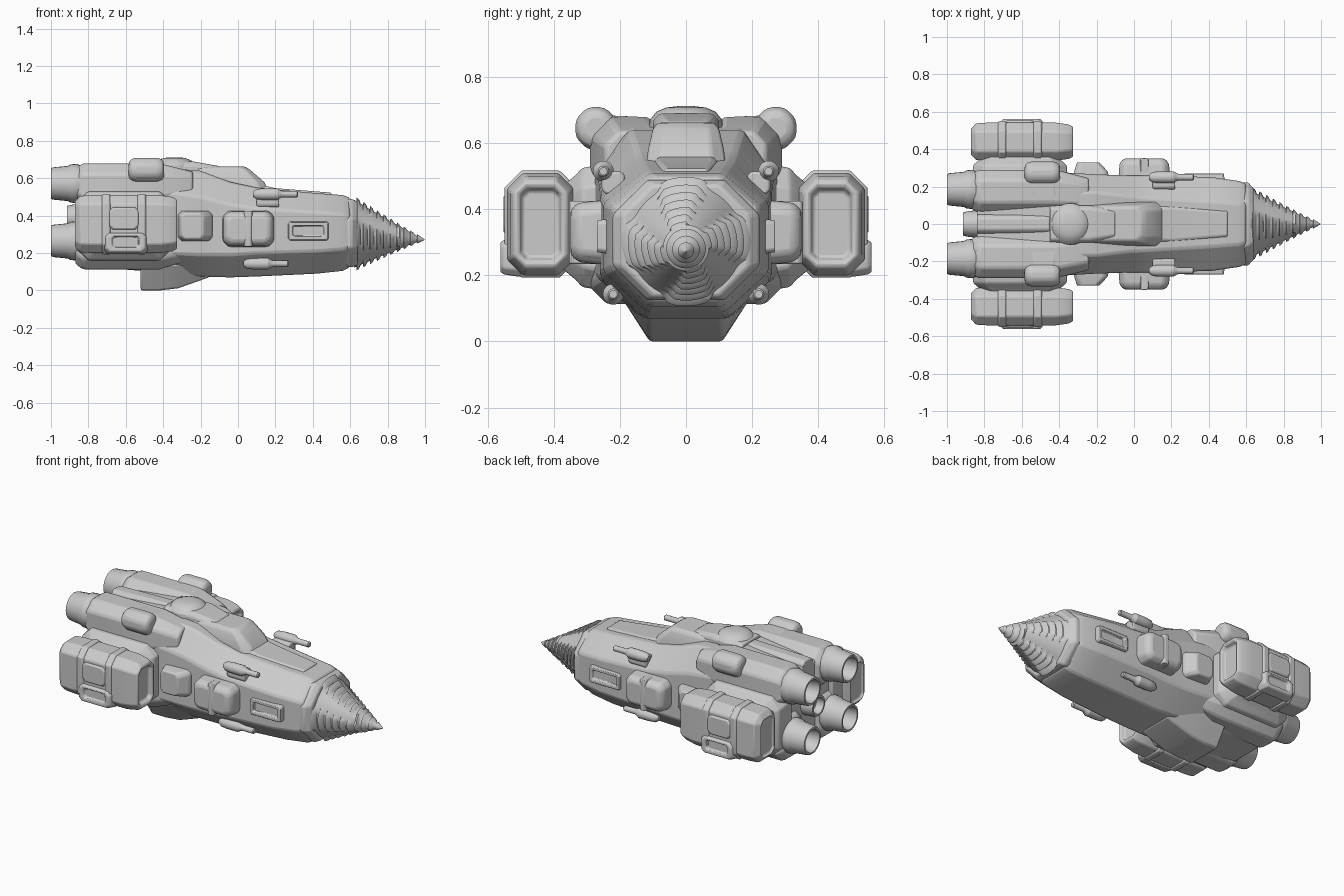
import bpy, bmesh, math
from math import sin, cos, pi


def skin(name, rings, mirror=False, bevel=0.008):
    """Join equal-length point rings into a capped solid, optionally mirrored across y."""
    bm = bmesh.new()
    loops = [[bm.verts.new(p) for p in ring] for ring in rings]
    n = len(loops[0])
    for a, b in zip(loops, loops[1:]):
        for i in range(n):
            j = (i + 1) % n
            bm.faces.new((a[i], a[j], b[j], b[i]))
    bm.faces.new(loops[0])
    bm.faces.new(loops[-1])
    bmesh.ops.recalc_face_normals(bm, faces=bm.faces)
    me = bpy.data.meshes.new(name)
    bm.to_mesh(me)
    bm.free()
    ob = bpy.data.objects.new(name, me)
    bpy.context.collection.objects.link(ob)
    if bevel:
        m = ob.modifiers.new("bevel", "BEVEL")
        m.width, m.segments, m.limit_method = bevel, 2, "ANGLE"
        m.angle_limit = math.radians(28)
    if mirror:
        m = ob.modifiers.new("mirror", "MIRROR")
        m.use_axis = (False, True, False)
        m.use_mirror_merge = False
    return ob


def loft(name, axis, sections, mirror=False, bevel=0.008):
    """Chamfered-rectangle sections (t, cu, cv, hu, hv, chamfer) along an axis."""
    place = {"X": lambda t, u, v: (t, u, v), "Y": lambda t, u, v: (u, t, v),
             "Z": lambda t, u, v: (u, v, t)}[axis]
    rings = []
    for t, cu, cv, a, b, c in sections:
        pts = [(a, c - b), (a, b - c), (a - c, b), (c - a, b),
               (-a, b - c), (-a, c - b), (c - a, -b), (a - c, -b)]
        rings.append([place(t, cu + u, cv + v) for u, v in pts])
    return skin(name, rings, mirror, bevel)


def lathe(name, profile, y, z, mirror=False, n=28, bevel=0.0):
    """Revolve (x, radius) around a line parallel to x."""
    rings = [[(x, y + r * cos(2 * pi * i / n), z + r * sin(2 * pi * i / n)) for i in range(n)]
             for x, r in profile]
    return skin(name, rings, mirror, bevel)


# Main hull: x, half width, top half width, bottom half width, bottom, lower side, upper side, top
hull = [(0.60, .215, .10, .10, .125, .23, .40, .495),
        (0.56, .23, .11, .11, .105, .22, .41, .51),
        (0.42, .25, .12, .12, .09, .21, .42, .52),
        (0.10, .26, .14, .13, .075, .20, .44, .55),
        (-0.04, .26, .15, .13, .07, .19, .46, .58),
        (-0.20, .265, .17, .14, .075, .19, .50, .64),
        (-0.45, .28, .17, .14, .10, .20, .54, .66),
        (-0.84, .25, .15, .14, .13, .20, .54, .63)]
skin("hull", [[(x, w, zl), (x, w, zu), (x, wt, zt), (x, -wt, zt),
               (x, -w, zu), (x, -w, zl), (x, -wb, zb), (x, wb, zb)]
              for x, w, wt, wb, zb, zl, zu, zt in hull], bevel=0.012)

# Drill collar
loft("drill_collar", "X", [(.55, 0, .307, .2, .18, .1), (.585, 0, .307, .222, .182, .105),
                           (.61, 0, .307, .222, .182, .105), (.64, 0, .305, .19, .168, .09)])

# Drill: cone with four sectors of stepped teeth, fully ringed toward the tip
N, teeth = 64, 10
rows = []
for k in range(teeth):
    x0 = 0.62 + k * 0.036
    rows += [(x0, 0), (x0 + .012, 0), (x0 + .015, 1), (x0 + .027, .8)]
rows.append((0.998, 0))
rings = []
for x, tooth in rows:
    t = (x - 0.6) / 0.4
    r = max(0.002, 0.192 * (1 - t) ** 1.08)
    cz = 0.305 - 0.033 * t
    ring = []
    for i in range(N):
        a = 2 * pi * i / N
        mask = min(1, max(0, 0.55 + 1.6 * cos(4 * (a - 0.5 * t))))
        if t > 0.65:
            mask = 1
        rr = r + tooth * mask * (0.017 * (1 - t) + 0.006)
        ring.append((x, rr * cos(a), cz + rr * sin(a)))
    rings.append(ring)
skin("drill", rings, bevel=0)

# Bridge tower, its windscreen and the sensor dome
loft("bridge", "Z", [(.50, -.10, 0, .28, .125, .04), (.58, -.11, 0, .25, .115, .04),
                     (.645, -.14, 0, .205, .10, .03), (.662, -.15, 0, .19, .085, .03)])
loft("bridge_roof", "X", [(-.45, 0, .64, .10, .04, .02), (-.24, 0, .648, .10, .042, .02),
                          (-.10, 0, .63, .08, .035, .02)])
loft("bow_deck", "X", [(.12, 0, .53, .10, .035, .02), (.2, 0, .525, .095, .022, .01),
                       (.50, 0, .505, .07, .018, .01)])
dome = [[(-.34 + r * cos(2 * pi * i / 24), r * sin(2 * pi * i / 24), z) for i in range(24)]
        for z, r in [(.62, .115), (.67, .11), (.695, .09), (.708, .06), (.712, .025)]]
skin("sensor_dome", dome, bevel=0)

# Keel under the stern
skin("keel", [[(x, w, zt), (x, -w, zt), (x, -b, zb), (x, b, zb)] for x, w, b, zt, zb in
              [(-.52, .20, .11, .14, .0), (-.42, .20, .11, .14, .0), (-.32, .20, .115, .14, .012),
               (-.15, .17, .11, .12, .072)]], bevel=0.01)

# Engine nacelles and nozzles, upper and lower pairs
for level, z, hz, y, front in (("upper", .562, .118, .175, -.24), ("lower", .255, .142, .18, -.28)):
    loft(level + "_nacelle", "X",
         [(-.87, y, z, .095, hz - .03, .05), (-.83, y, z, .115, hz, .055),
          (-.42, y, z, .115, hz, .055), (front, y - .02, z, .09, hz - .045, .04)], True, .012)
    nz = .572 if level == "upper" else .265
    lathe(level + "_nozzle", [(-.82, .09), (-.865, .105), (-.895, .102), (-.91, .094), (-.99, .086),
                              (-1, .081), (-1, .07), (-.92, .06), (-.92, .03), (-.90, .004)],
          .185, nz, True)
lathe("centre_nozzle", [(-.80, .075), (-.88, .07), (-.915, .062), (-.915, .05), (-.87, .04)], 0, .39)
loft("stern_spine", "X", [(-.84, 0, .60, .05, .06, .02), (-.45, 0, .62, .05, .05, .02)])

# Pod mounts and side pods with recessed end windows
loft("pod_mount", "Y", [(.20, -.61, .345, .26, .20, .06), (.315, -.61, .345, .25, .18, .06),
                        (.332, -.61, .345, .23, .16, .05), (.38, -.61, .345, .18, .12, .04)], True)
py, pz = .44, .355
loft("side_pod", "X", [(-.86, py, pz, .05, .10, .02), (-.86, py, pz, .058, .11, .02),
                       (-.875, py, pz, .065, .118, .025), (-.845, py, pz, .098, .15, .045),
                       (-.78, py, pz, .102, .155, .048), (-.42, py, pz, .102, .155, .048),
                       (-.35, py, pz, .092, .145, .045), (-.325, py, pz, .08, .13, .035),
                       (-.325, py, pz, .064, .112, .02), (-.35, py, pz, .055, .10, .018)], True)
for i, x in enumerate((-.705, -.515)):
    loft(f"pod_strap_{i + 1}", "X",
         [(x - .025, py, pz, .100, .150, .047), (x - .016, py, pz, .110, .162, .052),
          (x + .016, py, pz, .110, .162, .052), (x + .025, py, pz, .100, .150, .047)], True, .004)
loft("pod_hatch", "Y", [(.50, -.60, .255, .12, .06, .02), (.55, -.60, .255, .11, .052, .02),
                        (.562, -.60, .255, .10, .045, .018), (.562, -.60, .26, .075, .03, .012),
                        (.545, -.60, .26, .07, .027, .012)], True, .005)
loft("pod_side_panel", "Y", [(.53, -.61, .385, .085, .065, .02), (.553, -.61, .385, .075, .055, .02)],
     True, .005)

# Flank boxes
loft("flank_box", "Y", [(.22, .055, .33, .14, .10, .03), (.325, .055, .33, .132, .09, .03),
                        (.35, .055, .33, .11, .068, .022)], True, .012)
loft("flank_box_rib", "Z", [(.235, .055, .285, .022, .069, .01), (.425, .055, .285, .022, .069, .01)], True, .005)
loft("rear_flank_box", "Y", [(.22, -.23, .345, .10, .085, .02), (.28, -.23, .345, .09, .08, .02),
                             (.33, -.245, .345, .06, .07, .02)], True)

# Recessed flank windows
loft("flank_window", "Y", [(.20, .375, .318, .115, .058, .012), (.27, .375, .318, .105, .048, .01),
                           (.27, .375, .318, .085, .030, .006), (.252, .375, .318, .08, .026, .006)],
     True, .004)

# Guns on small pedestals, upper and lower pairs
for level, x, y, z, dz in (("upper", .08, .25, .515, -.035), ("lower", .03, .22, .143, .035)):
    lathe(level + "_gun", [(x, .014), (x + .02, .028), (x + .06, .032), (x + .13, .032),
                           (x + .15, .02), (x + .16, .017), (x + .235, .017), (x + .24, .012)],
          y, z, True, 14)
    loft(level + "_gun_pedestal", "X",
         [(x + .02, y - .03, z + dz, .035, .035, .012), (x + .14, y - .03, z + dz, .035, .035, .012)], True)

# Shoulder thrusters
loft("shoulder_arm", "Y", [(.14, -.48, .625, .085, .055, .02), (.26, -.485, .64, .07, .045, .02)], True)
loft("shoulder_thruster", "X", [(-.585, .272, .645, .045, .045, .026), (-.56, .272, .645, .062, .064, .036),
                                (-.42, .272, .645, .062, .064, .036), (-.395, .272, .645, .045, .045, .026)],
     True, .015)

# Shading: smooth with crisp edges
for ob in bpy.context.scene.objects:
    ob.select_set(True)
    bpy.context.view_layer.objects.active = ob
bpy.ops.object.shade_smooth_by_angle(angle=math.radians(30))
